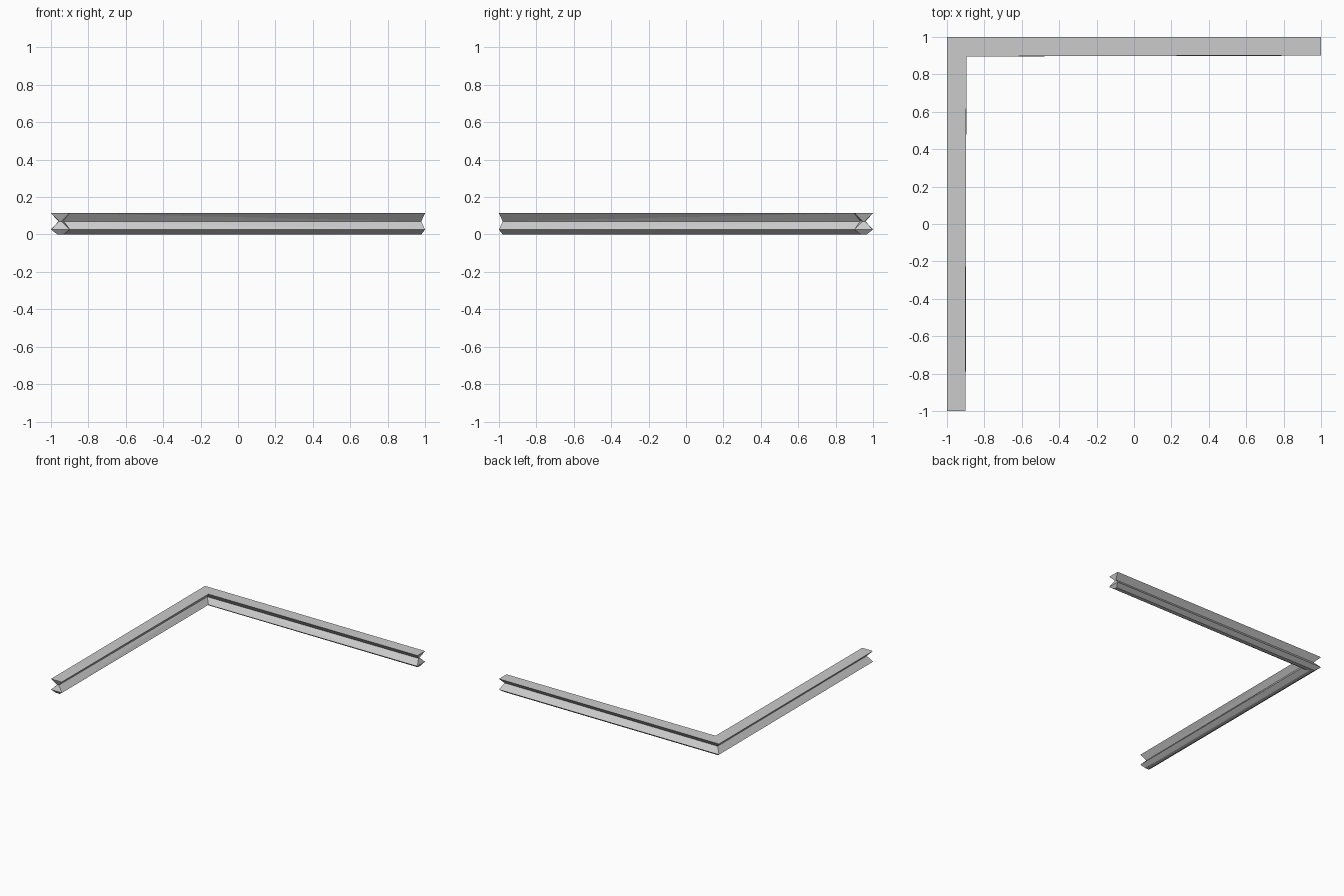
import bpy, bmesh

if "Cube" in bpy.data.objects:
    bpy.data.objects.remove(bpy.data.objects["Cube"])

# Cross-section levels, bottom to top:
# (z, outer offset at end, inner offset at end, end inset, outer offset at corner, inner offset at corner)
LEVELS = [
    (0.000, 0.035, 0.065, 0.020, 0.035, 0.065),   # narrow foot
    (0.026, 0.000, 0.100, 0.000, 0.000, 0.104),   # lower flange
    (0.070, 0.043, 0.057, 0.020, 0.040, 0.070),   # pinched waist
    (0.114, 0.000, 0.098, 0.000, 0.000, 0.104),   # upper flange
]

bm = bmesh.new()


def ring(place):
    """Pairs of (outer, inner) vertices for every level at one station."""
    rows = []
    for z, eo, ei, inset, co, ci in LEVELS:
        rows.append([bm.verts.new((*place(e, c, inset), z))
                     for e, c in ((eo, co), (ei, ci))])
    return rows


# Stations along the L: front end, mitred corner, right end
stations = [
    ring(lambda e, c, i: (-1 + e, -1 + i)),
    ring(lambda e, c, i: (-1 + c, 1 - c)),
    ring(lambda e, c, i: (1 - i, 1 - e)),
]

# Long sides of both arms, with top and bottom strips
for a, b in zip(stations, stations[1:]):
    for k in range(len(LEVELS) - 1):
        for s in (0, 1):
            # diagonal runs from the corner's upper edge to the end's lower edge
            end, corner = (a, b) if a is stations[0] else (b, a)
            top, low = corner[k + 1][s], end[k][s]
            bm.faces.new((top, end[k + 1][s], low))
            bm.faces.new((top, low, corner[k][s]))
    for k in (0, -1):
        bm.faces.new((a[k][0], a[k][1], b[k][1], b[k][0]))

# Notched end caps
for r in (stations[0], stations[2]):
    for lo, hi in zip(r, r[1:]):
        bm.faces.new((lo[0], lo[1], hi[1], hi[0]))

bmesh.ops.recalc_face_normals(bm, faces=bm.faces)
mesh = bpy.data.meshes.new("corner_rail")
bm.to_mesh(mesh)
bm.free()
rail = bpy.data.objects.new("corner_rail", mesh)
bpy.context.collection.objects.link(rail)
